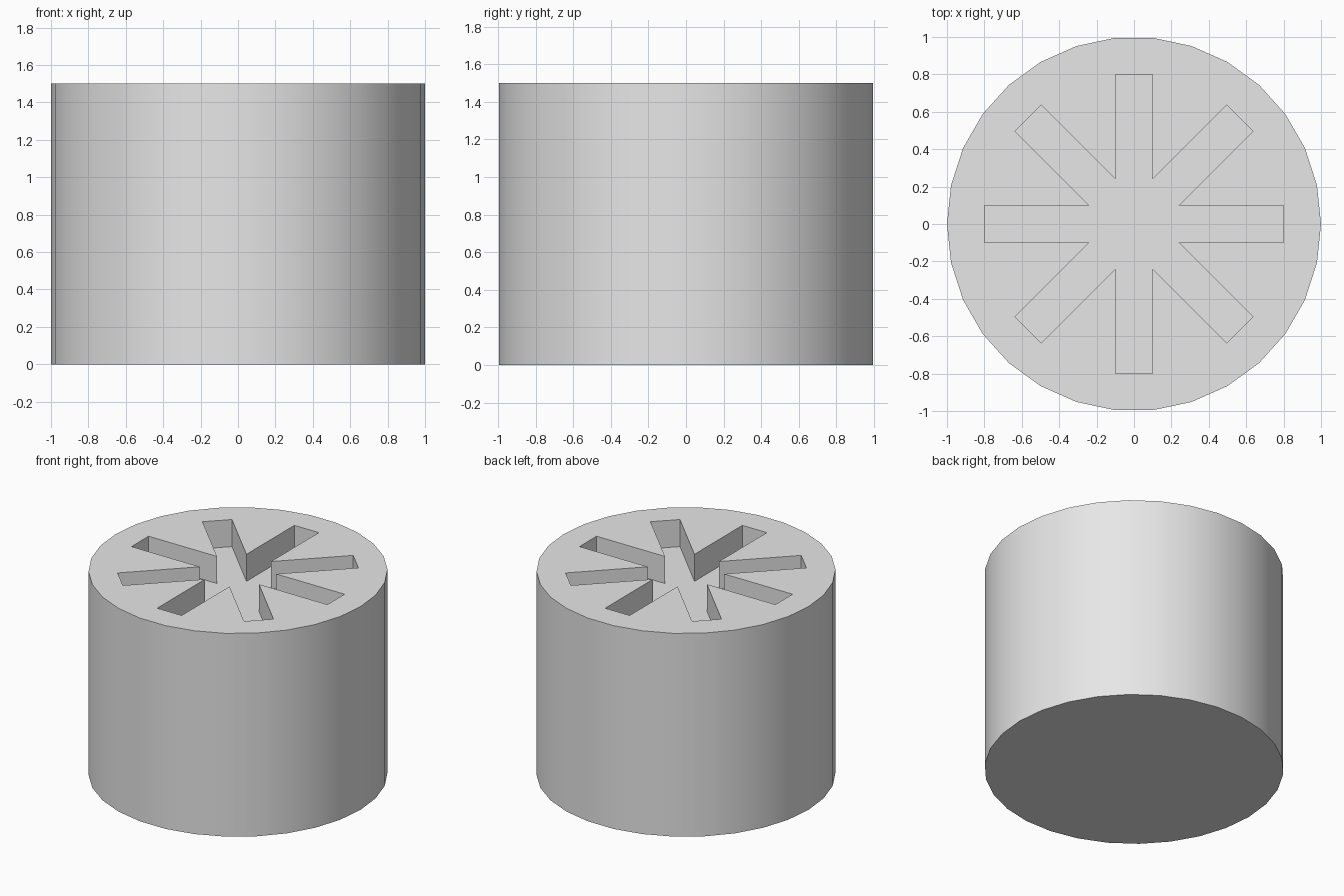
import bpy, bmesh
from math import sin, cos, radians, hypot, atan2, degrees

if "Cube" in bpy.data.objects:
    bpy.data.objects.remove(bpy.data.objects["Cube"], do_unlink=True)

HEIGHT, DEPTH = 1.5, 0.2
SLOT_REACH, SLOT_HALF = 0.8, 0.1
SIDES, SLOTS = 30, 8


def polar(r, deg):
    return r * cos(radians(deg)), r * sin(radians(deg))


def ring(bm, points, z):
    return [bm.verts.new((x, y, z)) for x, y in points]


def walls(bm, lower, upper):
    n = len(lower)
    for i in range(n):
        j = (i + 1) % n
        bm.faces.new((lower[i], lower[j], upper[j], upper[i]))


def loop_edges(bm, verts):
    return [bm.edges.get((v, verts[i - 1])) for i, v in enumerate(verts)]


# Outer circle and eight-armed slot outlines
circle = [polar(1, 360 * i / SIDES) for i in range(SIDES)]
tip_r = hypot(SLOT_REACH, SLOT_HALF)
tip_a = degrees(atan2(SLOT_HALF, SLOT_REACH))
half_step = 180 / SLOTS
inner_r = SLOT_HALF / sin(radians(half_step))
star = []
for k in range(SLOTS):
    a = k * 360 / SLOTS
    star += [polar(tip_r, a - tip_a), polar(tip_r, a + tip_a), polar(inner_r, a + half_step)]

bm = bmesh.new()
# Outer wall and base
base = ring(bm, circle, 0)
rim = ring(bm, circle, HEIGHT)
walls(bm, base, rim)
bm.faces.new(base[::-1])

# Recessed slot walls and floor
floor = ring(bm, star, HEIGHT - DEPTH)
lip = ring(bm, star, HEIGHT)
walls(bm, lip, floor)
bm.faces.new(floor)

# Top face around the slots
bmesh.ops.triangle_fill(bm, edges=loop_edges(bm, rim) + loop_edges(bm, lip),
                        use_beauty=True, normal=(0, 0, 1))
bmesh.ops.recalc_face_normals(bm, faces=bm.faces)

mesh = bpy.data.meshes.new("slotted_cylinder")
bm.to_mesh(mesh)
bm.free()
body = bpy.data.objects.new("slotted_cylinder", mesh)
bpy.context.collection.objects.link(body)

# Plain grey material
grey = bpy.data.materials.new("light_grey")
grey.use_nodes = True
color = (0.8, 0.8, 0.8, 1)
grey.diffuse_color = color
grey.node_tree.nodes["Principled BSDF"].inputs["Base Color"].default_value = color
mesh.materials.append(grey)

# Smooth round side with crisp edges
bpy.context.view_layer.objects.active = body
body.select_set(True)
bpy.ops.object.shade_smooth_by_angle(angle=radians(30))
